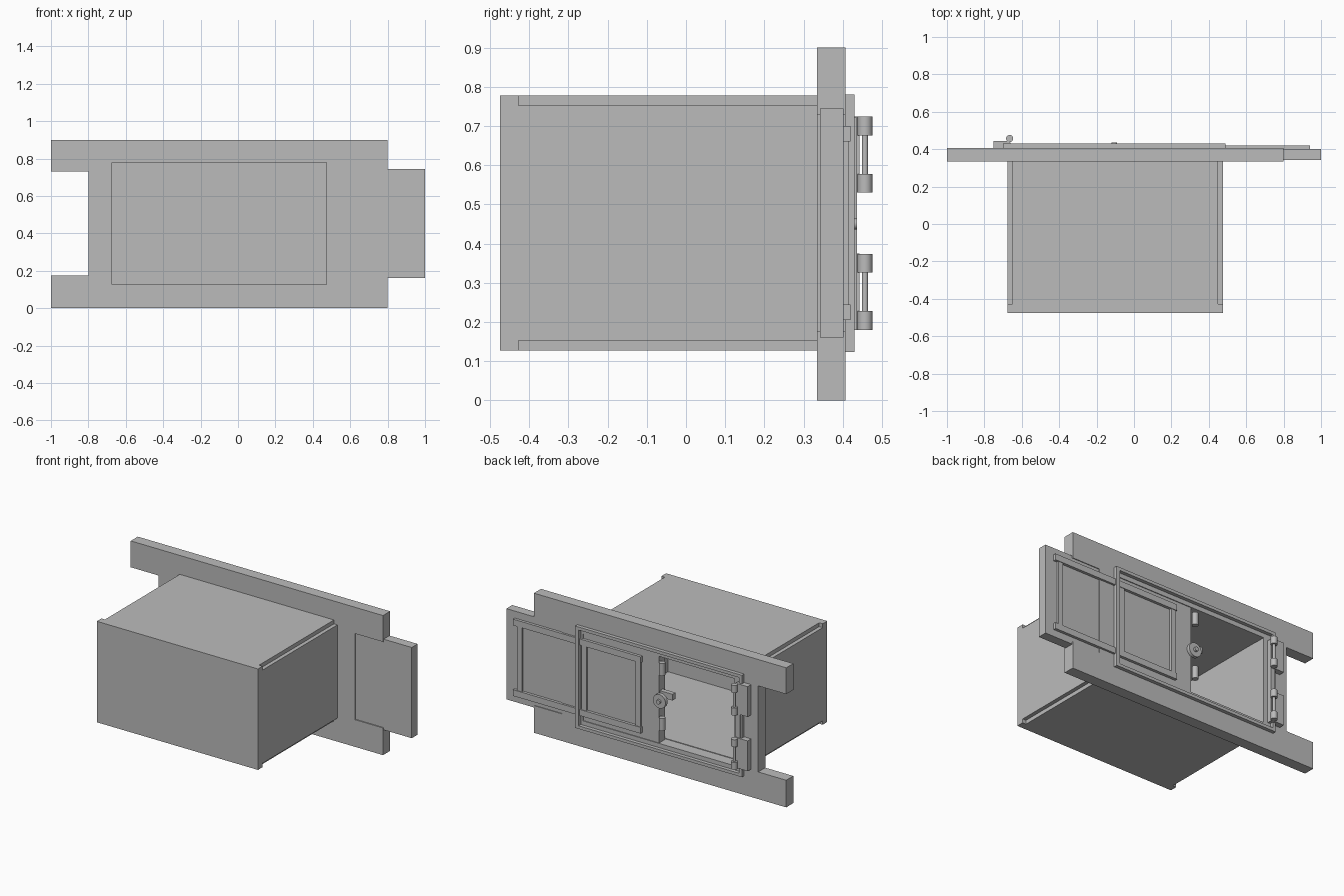
import bpy, bmesh
from mathutils import Matrix, Vector

if "Cube" in bpy.data.objects:
    bpy.data.objects.remove(bpy.data.objects["Cube"])

metal = bpy.data.materials.new("plain grey metal")
metal.diffuse_color = (0.5, 0.5, 0.5, 1)
metal.use_nodes = True
metal.node_tree.nodes["Principled BSDF"].inputs["Base Color"].default_value = metal.diffuse_color


def finish(name, bm):
    bmesh.ops.recalc_face_normals(bm, faces=bm.faces)
    me = bpy.data.meshes.new(name)
    bm.to_mesh(me)
    bm.free()
    me.materials.append(metal)
    ob = bpy.data.objects.new(name, me)
    bpy.context.collection.objects.link(ob)
    return ob


def box(name, x, y, z):
    """Box from (min, max) pairs."""
    bm = bmesh.new()
    size = [b - a for a, b in (x, y, z)]
    mid = [(a + b) / 2 for a, b in (x, y, z)]
    bmesh.ops.create_cube(bm, size=1, matrix=Matrix.Translation(mid) @ Matrix.Diagonal((*size, 1)))
    return finish(name, bm)


def rod(name, center, radius, length, axis="Z", sides=24):
    bm = bmesh.new()
    rot = Matrix.Rotation(1.5707963, 4, "X") if axis == "Y" else Matrix()
    bmesh.ops.create_cone(bm, cap_ends=True, segments=sides, radius1=radius, radius2=radius,
                          depth=length, matrix=Matrix.Translation(center) @ rot)
    ob = finish(name, bm)
    for p in ob.data.polygons:
        p.use_smooth = len(p.vertices) == 4
    for e in ob.data.edges:
        a, b = (ob.data.vertices[i].co for i in e.vertices)
        along = (b - a)["XYZ".index(axis)]
        e.use_edge_sharp = abs(along) < 1e-5
    return ob


def plate(name, loops, y):
    """Flat outline in x, z with optional hole loops, extruded along y."""
    bm = bmesh.new()
    edges = []
    for loop in loops:
        vs = [bm.verts.new((px, y[0], pz)) for px, pz in loop]
        edges += [bm.edges.new((vs[i], vs[(i + 1) % len(vs)])) for i in range(len(vs))]
    bmesh.ops.triangle_fill(bm, edges=edges, use_beauty=True, use_dissolve=False, normal=(0, -1, 0))
    ext = bmesh.ops.extrude_face_region(bm, geom=bm.faces[:], use_keep_orig=True)
    moved = [g for g in ext["geom"] if isinstance(g, bmesh.types.BMVert)]
    bmesh.ops.translate(bm, verts=moved, vec=Vector((0, y[1] - y[0], 0)))
    return finish(name, bm)


def rect(x0, x1, z0, z1):
    return [(x0, z0), (x1, z0), (x1, z1), (x0, z1)]


# Mounting slab with a notch at each end and the hatch opening
outline = [(-1, 0), (0.8, 0), (0.8, 0.175), (0.6, 0.175), (0.6, 0.73), (0.8, 0.73),
           (0.8, 0.9), (-1, 0.9), (-1, 0.73), (-0.8, 0.73), (-0.8, 0.175), (-1, 0.175)]
plate("mounting_slab", [outline, rect(-0.63, 0.45, 0.17, 0.731)], (0.335, 0.407))

# Storage box: end plate plus four walls with rebated corners
box("box_end", (-0.675, 0.475), (-0.475, -0.428), (0.127, 0.778))
wall_y = (-0.428, 0.335)
box("box_floor", (-0.65, 0.45), wall_y, (0.127, 0.174))
box("box_roof", (-0.65, 0.45), wall_y, (0.731, 0.778))
box("box_wall_left", (-0.675, -0.628), wall_y, (0.152, 0.753))
box("box_wall_right", (0.428, 0.475), wall_y, (0.152, 0.753))

# Raised rim around the opening
plate("opening_rim", [rect(-0.70, 0.49, 0.123, 0.78), rect(-0.68, 0.465, 0.143, 0.76)],
      (0.407, 0.43))

# Sliding door with rails and cross bars
box("sliding_door", (-0.09, 1.0), (0.342, 0.402), (0.16, 0.745))
for z in ((0.66, 0.70), (0.205, 0.245)):
    box("door_rail", (0.03, 0.94), (0.402, 0.42), z)
for x in (0.88, 0.42, 0.035):
    box("door_bar", (x, x + 0.035), (0.402, 0.416), (0.245, 0.66))

# Knob, latch and door edge rollers
rod("knob", (-0.105, 0.412, 0.45), 0.045, 0.022, "Y")
rod("knob_stub", (-0.105, 0.429, 0.45), 0.014, 0.015, "Y")
box("latch", (-0.18, -0.09), (0.365, 0.395), (0.465, 0.505))
for z in (0.66, 0.305):
    rod("edge_roller", (-0.115, 0.408, z), 0.019, 0.08)

# Hinges: plates, stile and barrels joined by pins
box("hinge_stile", (-0.69, -0.66), (0.407, 0.437), (0.18, 0.722))
for low in (0.18, 0.53):
    box("hinge_plate", (-0.75, -0.665), (0.407, 0.443), (low, low + 0.195))
    rod("hinge_pin", (-0.665, 0.457, low + 0.097), 0.008, 0.19, sides=12)
    for z in (low + 0.024, low + 0.17):
        rod("hinge_barrel", (-0.665, 0.457, z), 0.019, 0.048)
